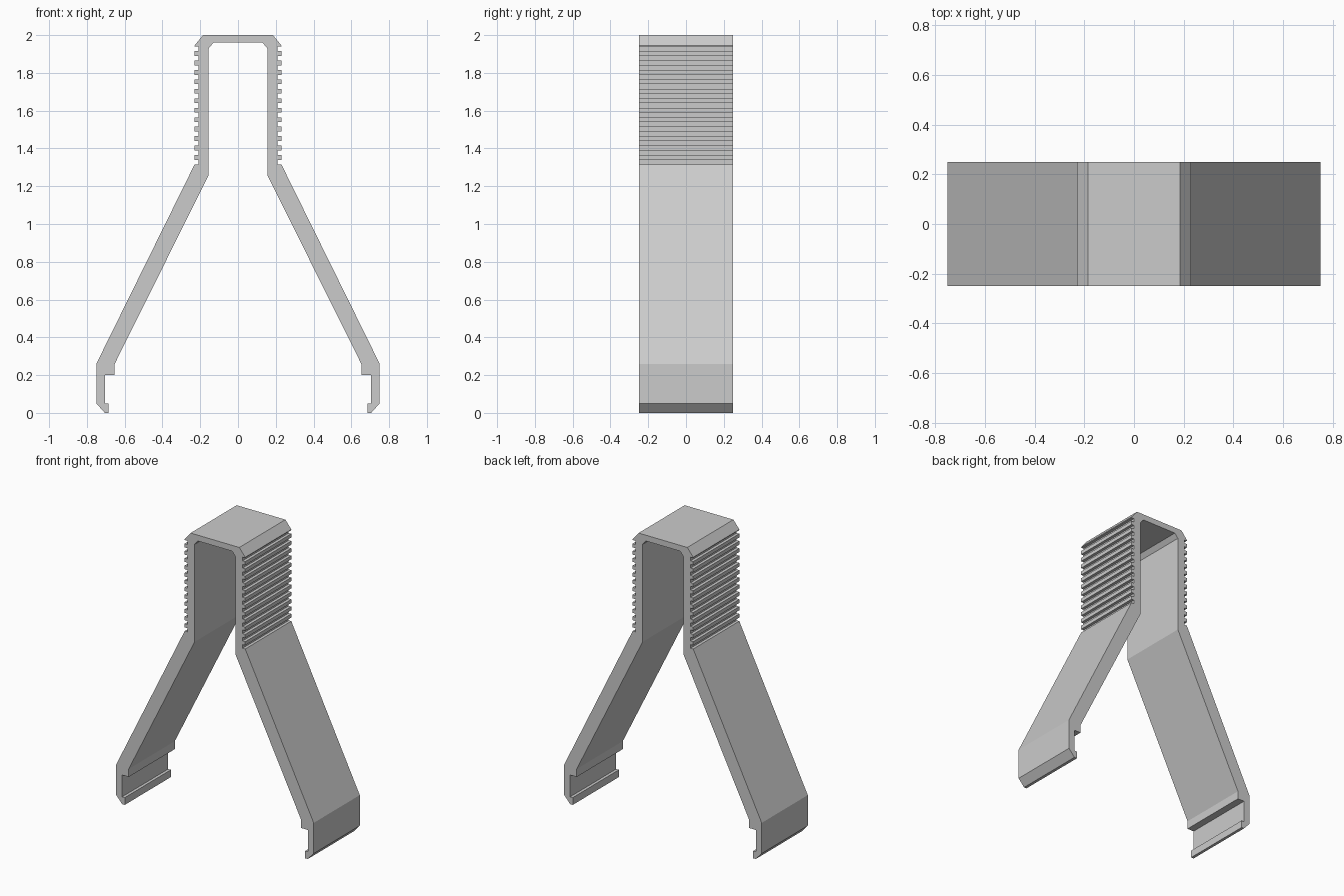
import bpy
import bmesh

if "Cube" in bpy.data.objects:
    bpy.data.objects.remove(bpy.data.objects["Cube"], do_unlink=True)

DEPTH = 0.5
TOOTH_X, GROOVE_X = 0.23, 0.21
PITCH, GROOVES, FIRST = 0.05, 13, 1.94

grey = bpy.data.materials.new("plain_grey")
grey.use_nodes = True
colour = (0.6, 0.6, 0.6, 1)
grey.diffuse_color = colour
grey.node_tree.nodes["Principled BSDF"].inputs["Base Color"].default_value = colour

# Outer edge of the left half: bevelled top, ribbed grip, sloping leg
half = [(0.185, 2.0), (TOOTH_X, 1.945)]
for i in range(GROOVES):
    top = FIRST - i * PITCH
    low = top - PITCH / 2
    half += [(TOOTH_X, top), (GROOVE_X, top), (GROOVE_X, low), (TOOTH_X, low)]
half += [(0.75, 0.26), (0.75, 0.05)]

# Hooked foot, then the inner edge back up to the bridge
half += [(0.705, 0), (0.685, 0), (0.685, 0.05), (0.705, 0.05),
         (0.705, 0.2), (0.655, 0.2), (0.655, 0.255),
         (0.155, 1.26), (0.155, 1.93), (0.13, 1.96)]

# Closed outline: left half followed by its mirror image
outline = half + [(-x, z) for x, z in reversed(half)]

# Extrude the outline from front to back
bm = bmesh.new()
face = bm.faces.new([bm.verts.new((x, -DEPTH / 2, z)) for x, z in outline])
extruded = bmesh.ops.extrude_face_region(bm, geom=[face], use_keep_orig=True)
moved = [v for v in extruded["geom"] if isinstance(v, bmesh.types.BMVert)]
bmesh.ops.translate(bm, verts=moved, vec=(0, DEPTH, 0))
bmesh.ops.recalc_face_normals(bm, faces=bm.faces)
mesh = bpy.data.meshes.new("spring_clip")
bm.to_mesh(mesh)
bm.free()
mesh.materials.append(grey)
clip = bpy.data.objects.new("spring_clip", mesh)
bpy.context.collection.objects.link(clip)
